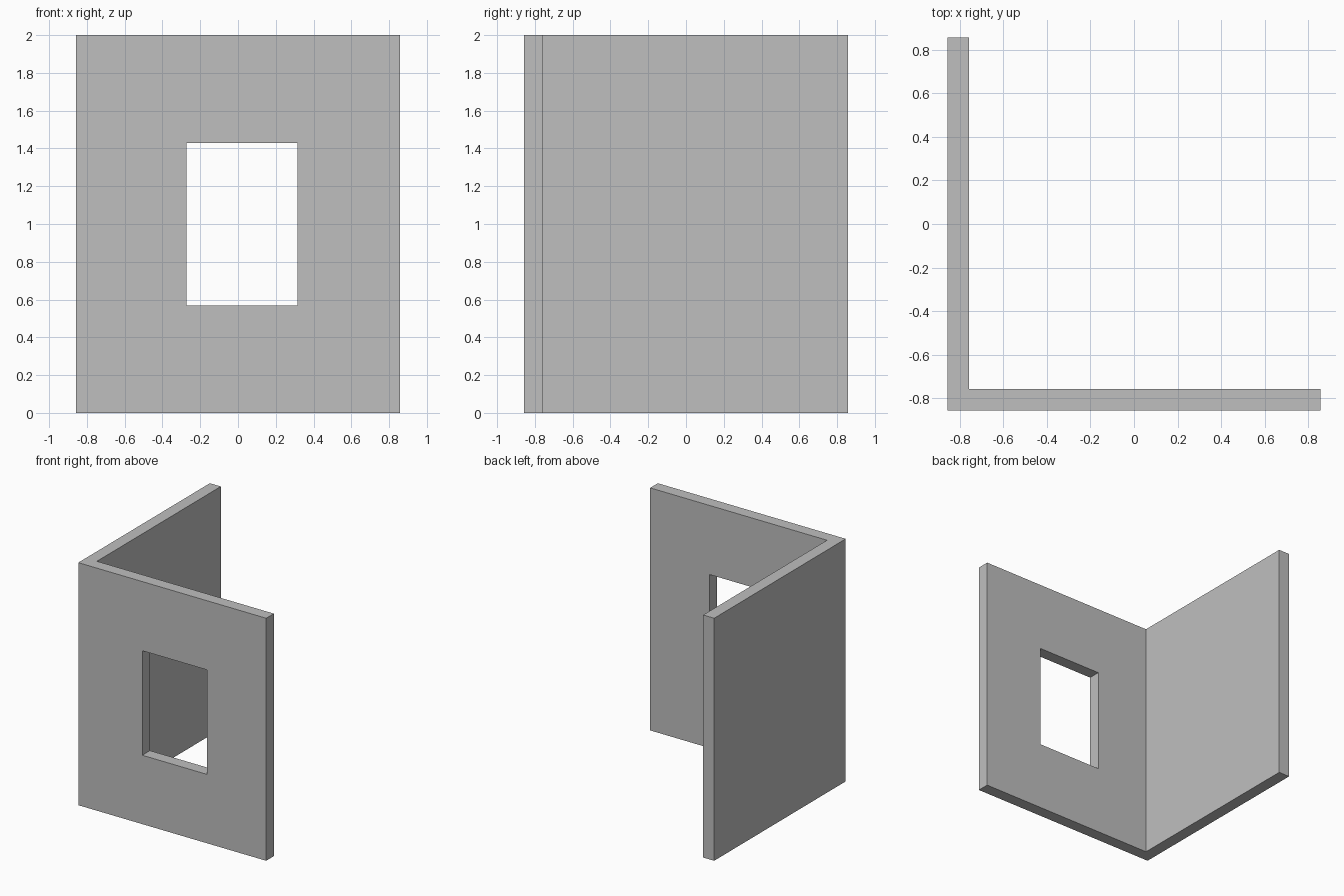
import bpy
import bmesh

if "Cube" in bpy.data.objects:
    bpy.data.objects.remove(bpy.data.objects["Cube"], do_unlink=True)

HALF, HEIGHT, THICK = 0.857, 2.0, 0.1
INNER = THICK - HALF

# Plain grey plaster
plaster = bpy.data.materials.new("grey_plaster")
plaster.use_nodes = True
grey = (0.52, 0.52, 0.52, 1)
plaster.diffuse_color = grey
plaster.node_tree.nodes["Principled BSDF"].inputs["Base Color"].default_value = grey


def prism(name, outline, bottom, top):
    """Extrude a flat outline upwards into a solid."""
    bm = bmesh.new()
    base = bm.faces.new([bm.verts.new((x, y, bottom)) for x, y in outline])
    new = bmesh.ops.extrude_face_region(bm, geom=[base])["geom"]
    verts = [v for v in new if isinstance(v, bmesh.types.BMVert)]
    bmesh.ops.translate(bm, verts=verts, vec=(0, 0, top - bottom))
    bmesh.ops.recalc_face_normals(bm, faces=bm.faces)
    mesh = bpy.data.meshes.new(name)
    bm.to_mesh(mesh)
    bm.free()
    mesh.materials.append(plaster)
    obj = bpy.data.objects.new(name, mesh)
    bpy.context.scene.collection.objects.link(obj)
    return obj


# Two walls meeting at a corner, as one L-shaped solid
walls = prism("corner_walls", [(-HALF, -HALF), (HALF, -HALF), (HALF, INNER),
                               (INNER, INNER), (INNER, HALF), (-HALF, HALF)], 0, HEIGHT)

# Window opening through the front wall
left, right = -0.273, 0.316
front, back = -HALF - THICK, INNER + THICK
cutter = prism("window_cutter", [(left, front), (right, front),
                                 (right, back), (left, back)], 0.568, 1.43)
cutter.hide_render = True
cut = walls.modifiers.new("window_opening", "BOOLEAN")
cut.operation = "DIFFERENCE"
cut.solver = "EXACT"
cut.object = cutter

# Apply the opening and drop the cutter
bpy.context.view_layer.objects.active = walls
bpy.ops.object.modifier_apply(modifier=cut.name)
bpy.data.objects.remove(cutter, do_unlink=True)
